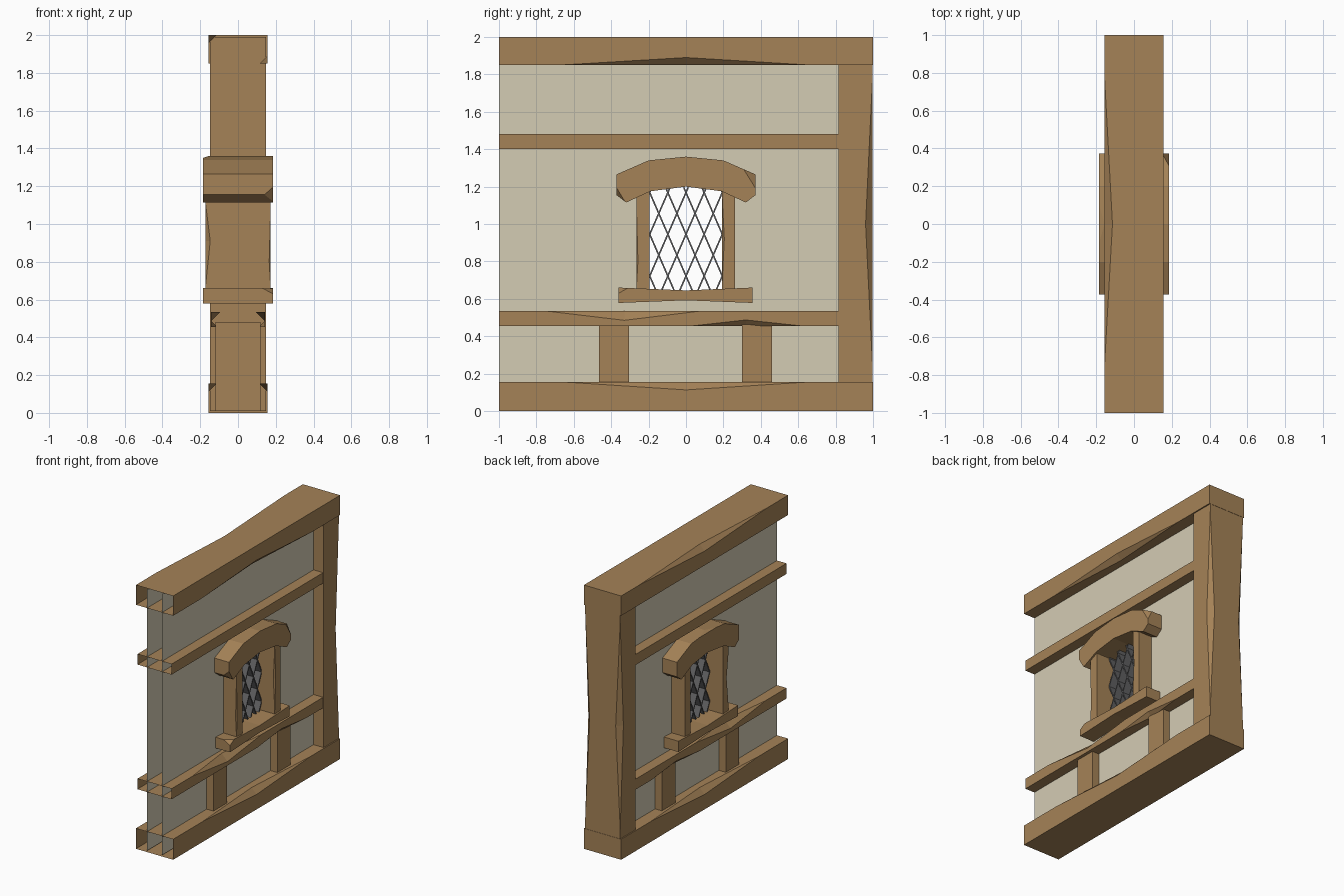
import bpy, bmesh
from mathutils import Vector

if "Cube" in bpy.data.objects:
    bpy.data.objects.remove(bpy.data.objects["Cube"])


def material(name, rgb):
    m = bpy.data.materials.new(name)
    m.diffuse_color = (*rgb, 1)
    m.use_nodes = True
    m.node_tree.nodes["Principled BSDF"].inputs["Base Color"].default_value = m.diffuse_color
    return m


WOOD = material("oak_brown", (0.376, 0.224, 0.095))
PLASTER = material("cream_plaster", (0.658, 0.604, 0.456))
LEAD = material("lead_grey", (0.125, 0.125, 0.128))


def finish(bm, name, mat):
    bmesh.ops.recalc_face_normals(bm, faces=bm.faces)
    me = bpy.data.meshes.new(name)
    bm.to_mesh(me)
    bm.free()
    me.materials.append(mat)
    ob = bpy.data.objects.new(name, me)
    bpy.context.collection.objects.link(ob)
    return ob


def timber(name, axis, u, v, t, cuts=(), open_start=False):
    """Squared beam along axis; u is x, v is the other direction.
    Each cut (su, sv, start, mid, end, depth) hews a hollow into one edge."""
    bm = bmesh.new()
    stations = sorted(set(t) | {s for c in cuts for s in c[2:5]})

    def depth(su, sv, s):
        d = 0
        for cu, cv, a, m, b, dep in cuts:
            if (cu, cv) == (su, sv) and a < s < b:
                d = max(d, dep * ((s - a) / (m - a) if s <= m else (b - s) / (b - m)))
        return d

    rings = []
    for s in stations:
        pts = []
        for su, sv in ((-1, -1), (1, -1), (1, 1), (-1, 1)):
            d = depth(su, sv, s)
            cu, cv = u[su > 0], v[sv > 0]
            pair = [(cu - su * d, cv), (cu, cv - sv * d)]
            pts += pair[::-1] if su * sv > 0 else pair
        rings.append([bm.verts.new((a, s, b) if axis == 'y' else (a, b, s)) for a, b in pts])
    for r, q in zip(rings, rings[1:]):
        for i in range(8):
            j = (i + 1) % 8
            bm.faces.new((r[i], r[j], q[j], q[i]))
    if not open_start:
        bm.faces.new(rings[0])
    bm.faces.new(rings[-1])
    bmesh.ops.remove_doubles(bm, verts=bm.verts, dist=1e-5)
    return finish(bm, name, WOOD)


def carved(name, profile, half, chips):
    """Profile in (y, z) extruded across the wall, corners knocked off by planes."""
    bm = bmesh.new()
    f = bm.faces.new([bm.verts.new((-half, y, z)) for y, z in profile])
    ext = bmesh.ops.extrude_face_region(bm, geom=[f])['geom']
    bmesh.ops.translate(bm, vec=(2 * half, 0, 0),
                        verts=[g for g in ext if isinstance(g, bmesh.types.BMVert)])
    if len([f for f in bm.faces if len(f.verts) > 4]) < 2:
        bm.faces.new([v for v in bm.verts if v.co.x < 0])
    bmesh.ops.recalc_face_normals(bm, faces=bm.faces)
    centre = sum((v.co for v in bm.verts), Vector()) / len(bm.verts)
    for chip in chips:
        a, b, c = map(Vector, chip)
        n = (b - a).cross(c - a).normalized()
        if n.dot(centre - a) > 0:
            n = -n
        bmesh.ops.bisect_plane(bm, geom=bm.verts[:] + bm.edges[:] + bm.faces[:],
                               plane_co=a, plane_no=n, clear_outer=True)
        bmesh.ops.holes_fill(bm, edges=[e for e in bm.edges if e.is_boundary], sides=0)
    return finish(bm, name, WOOD)


# main frame: top plate, ground sill and corner post
B = (-0.156, 0.156)
timber("top_beam", 'y', B, (1.85, 2.0), (-1, 1),
       [(1, -1, -0.67, 0, 0.66, 0.04), (-1, 1, -0.75, 0, 0.78, 0.042)], True)
timber("bottom_beam", 'y', B, (0, 0.155), (-1, 1),
       [(s, 1, -0.65, 0, 0.65, 0.042) for s in (-1, 1)], True)
timber("corner_post", 'z', (-0.147, 0.147), (0.815, 0.998), (0.01, 1.99),
       [(s, 1, 0.22, 1.0, 1.8, 0.038) for s in (-1, 1)])

# horizontal rails
R = (-0.143, 0.143)
timber("upper_rail", 'y', R, (1.40, 1.48), (-1, 0.9), [], True)
timber("lower_rail", 'y', R, (0.455, 0.535), (-1, 0.9),
       [c for s in (-1, 1) for c in ((s, 1, -0.75, -0.33, 0.08, 0.05),
                                     (s, -1, 0.03, 0.32, 0.62, 0.032))], True)

# short studs under the lower rail
for side, y in (("front", -0.385), ("back", 0.38)):
    timber(side + "_stud", 'z', (-0.12, 0.12), (y - 0.08, y + 0.08), (0.01, 0.48))

# plaster skins with the window opening left out
for side, x in (("left", -0.063), ("right", 0.063)):
    bm = bmesh.new()
    ys, zs = (-1, -0.22, 0.22, 0.99), (0.01, 0.62, 1.2, 1.99)
    g = [[bm.verts.new((x, y, z)) for z in zs] for y in ys]
    for i in range(3):
        for j in range(3):
            if (i, j) != (1, 1):
                bm.faces.new((g[i][j], g[i + 1][j], g[i + 1][j + 1], g[i][j + 1]))
    ob = finish(bm, side + "_plaster", PLASTER)
    if ob.data.polygons[0].normal.x * x < 0:
        ob.data.flip_normals()

# window jambs
J = (-0.173, 0.173)
timber("front_jamb", 'z', J, (-0.265, -0.195), (0.63, 1.2),
       [(-1, -1, 0.66, 0.91, 1.12, 0.026), (1, -1, 0.66, 0.8, 1.1, 0.008)])
timber("back_jamb", 'z', J, (0.193, 0.262), (0.63, 1.2),
       [(1, -1, 0.68, 0.92, 1.15, 0.012)])

# window ledge, slightly waisted, one chipped corner
carved("window_ledge", [(-0.36, 0.578), (0, 0.592), (0.355, 0.578),
                        (0.355, 0.66), (0, 0.645), (-0.36, 0.66)], 0.185,
       [((0.185, -0.31, 0.658), (0.185, -0.36, 0.63), (0.13, -0.36, 0.66))])

# arched lintel with chipped corners
outer = [(0.372, 1.155), (0.372, 1.265), (0.2, 1.34), (0, 1.36)]
inner = [(0, 1.2), (0.19, 1.175), (0.32, 1.115)]
mirror = lambda pts: [(-y, z) for y, z in pts if y]
carved("arched_lintel", outer + mirror(outer)[::-1] + mirror(inner)[::-1] + inner, 0.185,
       [((0.185, 0.31, 1.29), (0.185, 0.366, 1.2), (0.15, 0.372, 1.265)),
        ((0.185, -0.372, 1.195), (0.185, -0.325, 1.117), (0.14, -0.372, 1.155)),
        ((-0.185, -0.1, 1.35), (-0.185, 0.1, 1.35), (-0.155, 0, 1.36))])

# diamond lattice of deep lead slats
bm = bmesh.new()
PITCH, SLOPE, MID, HALF, W = 0.097, 2.3, 0.945, 0.2, 0.0045
for k in range(-5, 6):
    for s in (-1, 1):
        c = k * PITCH
        # clip y = c + s * (z - MID) / SLOPE to the opening
        za, zb = sorted(MID + s * SLOPE * (e - c) for e in (-HALF, HALF))
        za, zb = max(za, 0.64), min(zb, 1.195)
        if zb - za < 0.02:
            continue
        ends = [(c + s * (z - MID) / SLOPE, z) for z in (za, zb)]
        (ya, _), (yb, _) = ends
        quad = [(ya - W, za), (ya + W, za), (yb + W, zb), (yb - W, zb)]
        lo, hi = ([bm.verts.new((x, y, z)) for y, z in quad] for x in (-0.063, 0.063))
        bm.faces.new(lo)
        bm.faces.new(hi)
        for i in range(4):
            j = (i + 1) % 4
            bm.faces.new((lo[i], lo[j], hi[j], hi[i]))
finish(bm, "window_lattice", LEAD)
